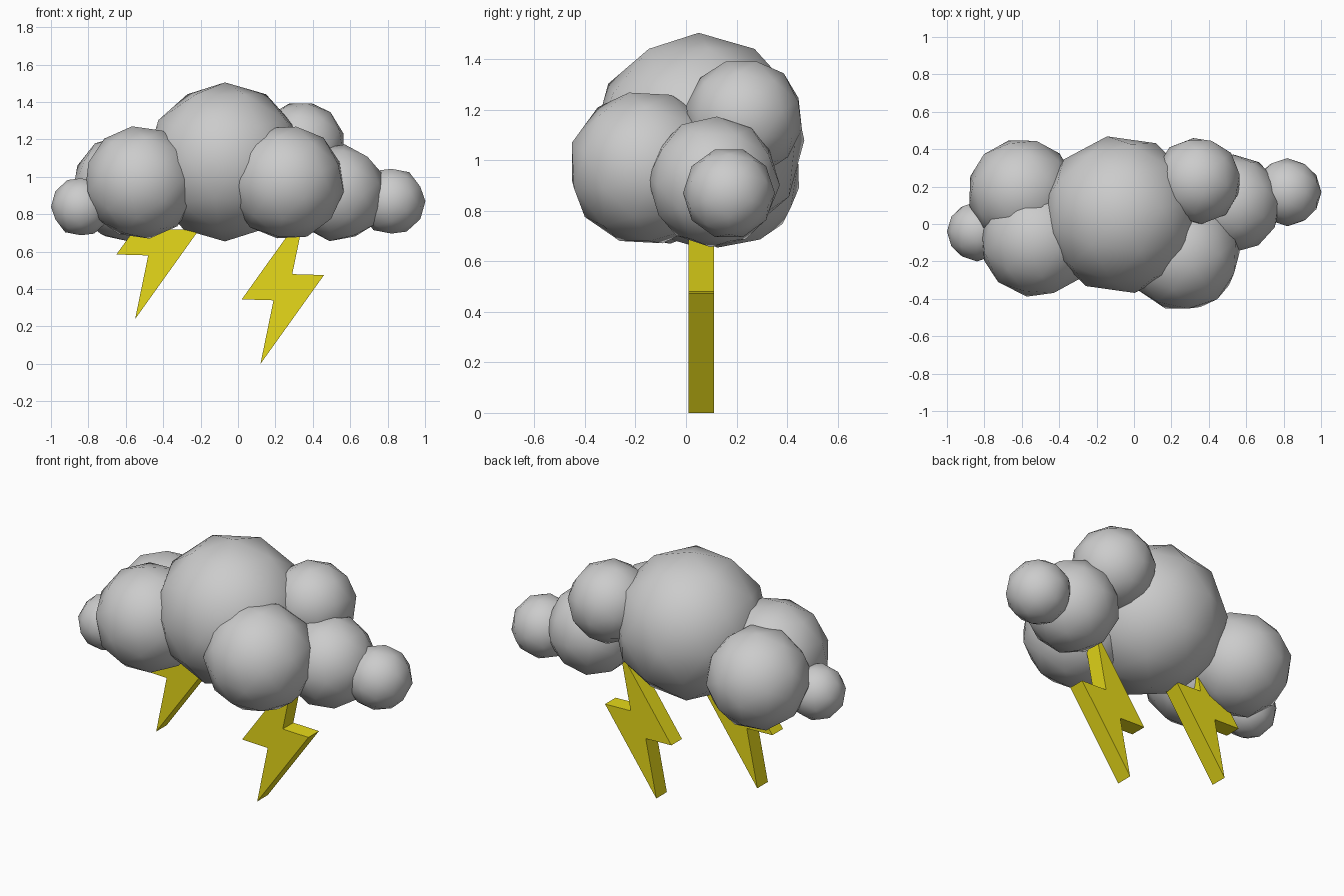
import bpy, bmesh
from math import radians

if "Cube" in bpy.data.objects:
    bpy.data.objects.remove(bpy.data.objects["Cube"])

# Cloud puffs: name, centre, radius, rotation in degrees
puffs = [
    ("main_puff", (-0.07, 0.05, 1.08), 0.425, (0, 0, 10)),
    ("left_front_puff", (-0.52, -0.09, 0.97), 0.305, (20, 15, 30)),
    ("left_back_puff", (-0.60, 0.17, 0.94), 0.29, (10, 30, 50)),
    ("left_end_puff", (-0.84, -0.04, 0.84), 0.16, (0, 90, 0)),
    ("right_front_puff", (0.26, -0.16, 0.97), 0.31, (15, 5, 20)),
    ("right_back_puff", (0.34, 0.23, 1.17), 0.235, (0, 20, 40)),
    ("right_middle_puff", (0.53, 0.11, 0.915), 0.262, (30, 0, 15)),
    ("right_end_puff", (0.82, 0.17, 0.87), 0.182, (0, 90, 0)),
]
for name, centre, radius, rot in puffs:
    bpy.ops.mesh.primitive_ico_sphere_add(
        subdivisions=2, radius=radius, location=centre,
        rotation=[radians(a) for a in rot])
    bpy.context.object.name = name
    bpy.ops.object.shade_smooth_by_angle(angle=radians(30))

# Lightning bolts: one half outline, completed by half-turn symmetry
yellow = bpy.data.materials.new("yellow")
yellow.diffuse_color = (0.8, 0.7, 0.01, 1)
yellow.use_nodes = True
yellow.node_tree.nodes["Principled BSDF"].inputs["Base Color"].default_value = yellow.diffuse_color
half = [(-0.12, -0.41), (0.22, 0.065), (0.05, 0.07)]
outline = half + [(-x, -z) for x, z in half]


def make_bolt(name, x0, z0):
    bm = bmesh.new()
    face = bm.faces.new([bm.verts.new((x, 0, z)) for x, z in outline])
    back = bmesh.ops.extrude_face_region(bm, geom=[face])["geom"]
    bmesh.ops.translate(bm, vec=(0, 0.1, 0),
                        verts=[v for v in back if isinstance(v, bmesh.types.BMVert)])
    bmesh.ops.recalc_face_normals(bm, faces=bm.faces)
    mesh = bpy.data.meshes.new(name)
    bm.to_mesh(mesh)
    bm.free()
    mesh.materials.append(yellow)
    obj = bpy.data.objects.new(name, mesh)
    obj.location = (x0, 0.01, z0)
    bpy.context.collection.objects.link(obj)


make_bolt("right_bolt", 0.24, 0.41)
make_bolt("left_bolt", -0.43, 0.65)
